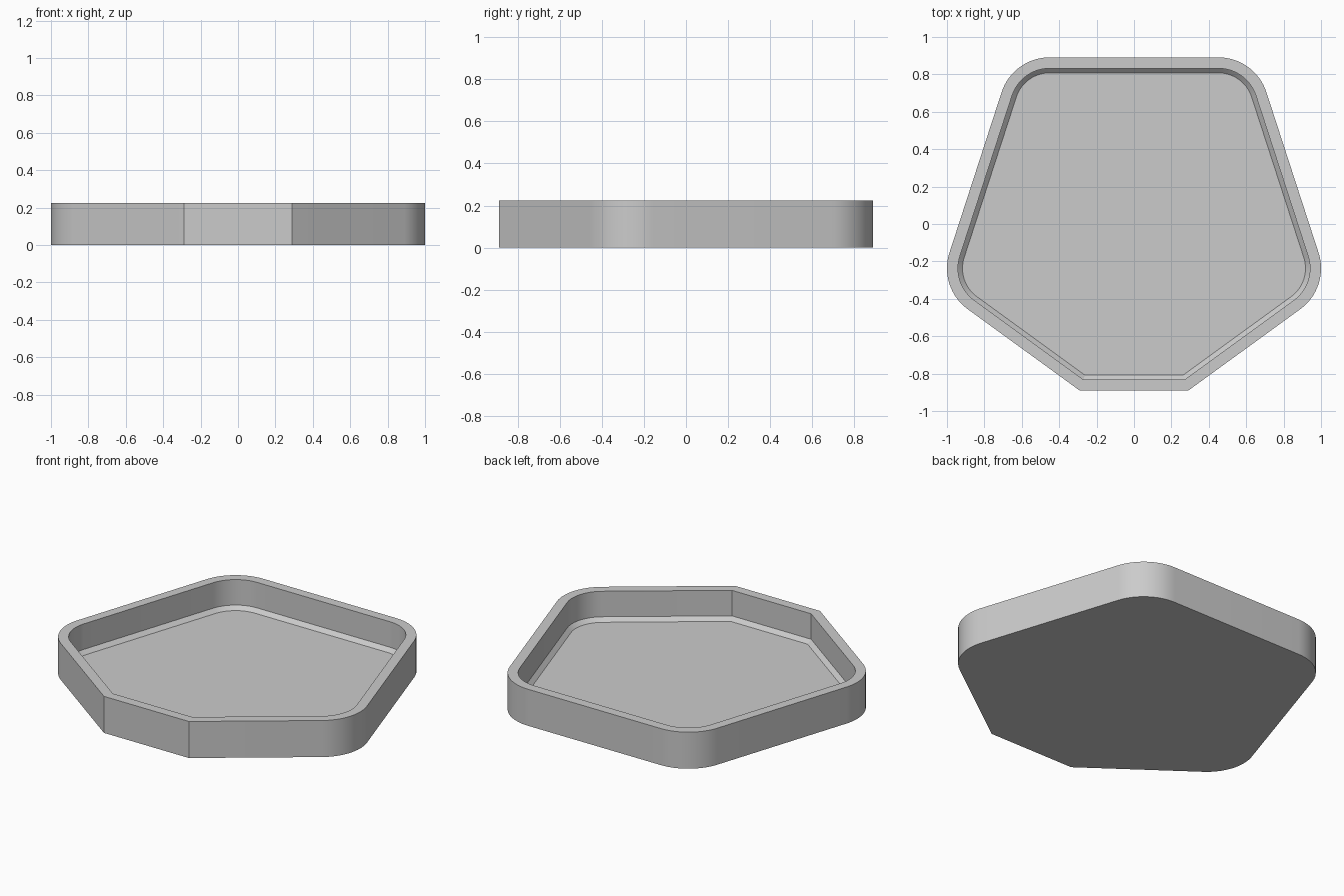
import bpy, bmesh
from math import sin, cos, tan, radians

cube = bpy.data.objects.get("Cube")
if cube:
    bpy.data.objects.remove(cube, do_unlink=True)

APOTHEM = 0.891        # centre to each pentagon side
RADIUS = 0.27          # rounding of the four outer corners
STEPS = 16             # segments per rounded corner


def outline(inset):
    """Pentagon with four round corners and the front corner cut flat."""
    a, r = APOTHEM - inset, RADIUS - inset
    reach = (a - r) / cos(radians(36))
    pts = []
    for corner in (-18, 54, 126, 198):
        cx, cy = reach * cos(radians(corner)), reach * sin(radians(corner))
        for i in range(STEPS + 1):
            t = radians(corner - 36 + 72 * i / STEPS)
            pts.append((cx + r * cos(t), cy + r * sin(t)))
    # sharp ends of the flat front edge
    half = a * tan(radians(18))
    return pts + [(-half, -a), (half, -a)]


# Tray: outer wall, flat rim, inner wall, chamfer, floor
sections = [(0, 0), (0, 0.225), (0.059, 0.225), (0.059, 0.068), (0.083, 0.045)]
bm = bmesh.new()
rings = [[bm.verts.new((x, y, z)) for x, y in outline(inset)]
         for inset, z in sections]
for low, high in zip(rings, rings[1:]):
    for i in range(len(low)):
        j = (i + 1) % len(low)
        bm.faces.new((low[i], low[j], high[j], high[i]))
bm.faces.new(rings[0][::-1])   # underside
bm.faces.new(rings[-1])        # floor

mesh = bpy.data.meshes.new("tray")
bm.to_mesh(mesh)
bm.free()
tray = bpy.data.objects.new("tray", mesh)
bpy.context.collection.objects.link(tray)

# Plain grey finish
grey = bpy.data.materials.new("light_grey")
grey.use_nodes = True
colour = (0.6, 0.6, 0.6, 1)
grey.diffuse_color = colour
grey.node_tree.nodes["Principled BSDF"].inputs["Base Color"].default_value = colour
mesh.materials.append(grey)

# Smooth round corners, crisp edges
bpy.ops.object.select_all(action="DESELECT")
tray.select_set(True)
bpy.context.view_layer.objects.active = tray
bpy.ops.object.shade_smooth_by_angle(angle=radians(20))
